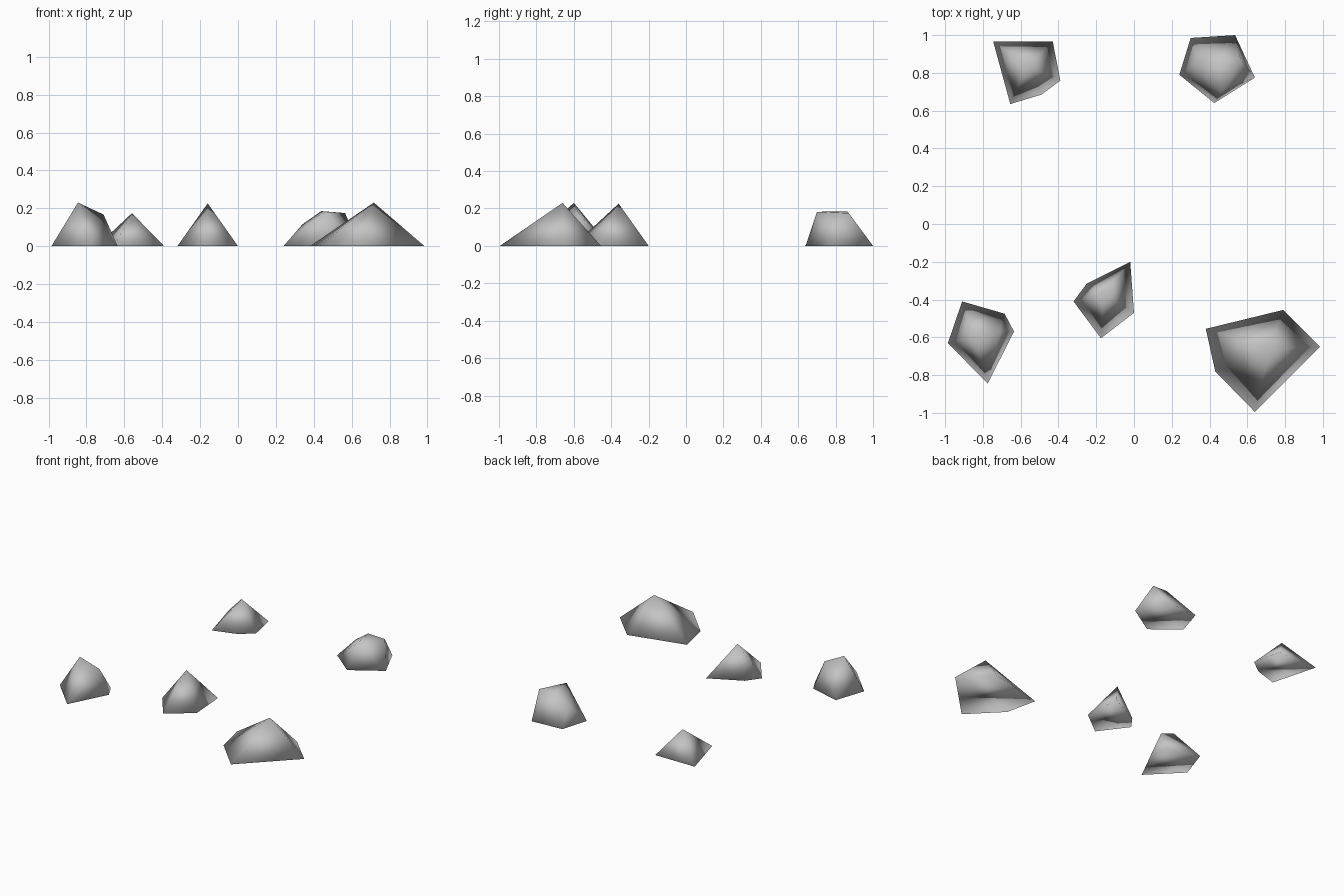
import bpy
import bmesh
import math

cube = bpy.data.objects.get("Cube")
if cube:
    bpy.data.objects.remove(cube, do_unlink=True)

# Single stone colour
stone = bpy.data.materials.new("stone_grey")
stone.use_nodes = True
grey = (0.55, 0.55, 0.55, 1.0)
stone.diffuse_color = grey
shader = next(n for n in stone.node_tree.nodes if n.type == 'BSDF_PRINCIPLED')
shader.inputs["Base Color"].default_value = grey
shader.inputs["Roughness"].default_value = 0.9


def rock(name, footprint, peaks):
    """Convex smooth-shaded rock: flat ground outline wrapped up to its peaks."""
    bm = bmesh.new()
    for x, y in footprint:
        bm.verts.new((x, y, 0))
    for p in peaks:
        bm.verts.new(p)
    hull = bmesh.ops.convex_hull(bm, input=bm.verts[:])
    loose = [v for v in hull["geom_interior"] if isinstance(v, bmesh.types.BMVert)]
    bmesh.ops.delete(bm, geom=loose, context='VERTS')
    # Merge the ground triangles into one flat base
    bmesh.ops.dissolve_limit(bm, angle_limit=math.radians(0.5),
                             verts=bm.verts[:], edges=bm.edges[:])
    bmesh.ops.recalc_face_normals(bm, faces=bm.faces[:])
    for f in bm.faces:
        f.smooth = True
    mesh = bpy.data.meshes.new(name)
    bm.to_mesh(mesh)
    bm.free()
    mesh.materials.append(stone)
    obj = bpy.data.objects.new(name, mesh)
    bpy.context.collection.objects.link(obj)
    return obj


# Scattered rocks
rock("back_right_rock",
     [(-.745, .965), (-.43, .965), (-.39, .76), (-.49, .685), (-.655, .635)],
     [(-.56, .84, .174)])

rock("back_left_rock",
     [(.30, .985), (.535, 1.0), (.64, .775), (.425, .64), (.24, .79)],
     [(.44, .86, .185), (.565, .87, .175), (.465, .70, .182), (.34, .86, .115)])

rock("middle_rock",
     [(-.02, -.20), (0, -.47), (-.175, -.605), (-.32, -.41), (-.25, -.315)],
     [(-.16, -.36, .226)])

rock("front_right_rock",
     [(-.91, -.41), (-.685, -.475), (-.635, -.57), (-.775, -.845), (-.985, -.63)],
     [(-.845, -.60, .23), (-.71, -.57, .167)])

rock("front_left_rock",
     [(.38, -.555), (.79, -.455), (.985, -.65), (.64, -.995), (.43, -.78)],
     [(.717, -.66, .23)])
